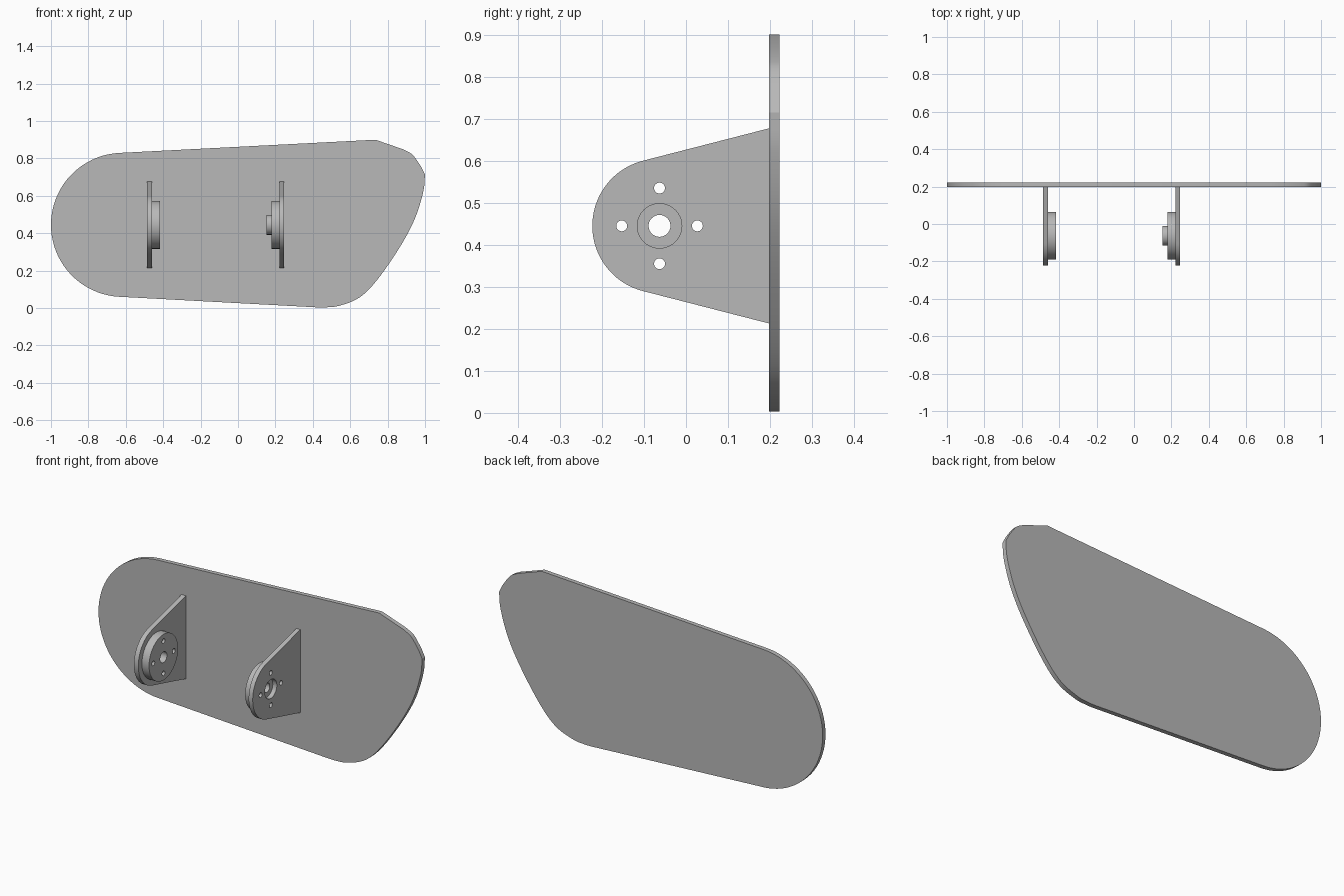
import bpy
import bmesh
from math import sin, cos, pi, radians
from mathutils import Matrix, Vector

cube = bpy.data.objects.get("Cube")
if cube:
    bpy.data.objects.remove(cube, do_unlink=True)

grey = bpy.data.materials.new("plain grey")
grey.use_nodes = True
colour = (0.48, 0.48, 0.48, 1)
grey.diffuse_color = colour
grey.node_tree.nodes["Principled BSDF"].inputs["Base Color"].default_value = colour

# Sketch axes: the plate lies in XZ, the brackets lie in YZ
PLATE_AXES = Matrix(((1, 0, 0), (0, 0, -1), (0, 1, 0))).to_4x4()
SIDE_AXES = Matrix(((0, 0, 1), (1, 0, 0), (0, 1, 0))).to_4x4()


def arc(centre, radius, start, end, steps):
    angles = [radians(start + (end - start) * i / steps) for i in range(steps + 1)]
    return [(centre[0] + radius * cos(a), centre[1] + radius * sin(a)) for a in angles]


def circle(centre, radius, steps=48):
    return arc(centre, radius, 0, 360, steps)[:-1]


def smooth_path(points, steps=6):
    """Catmull-Rom curve through the points."""
    p = [Vector(q) for q in points]
    p = [2 * p[0] - p[1]] + p + [2 * p[-1] - p[-2]]
    out = []
    for a, b, c, d in zip(p, p[1:], p[2:], p[3:]):
        for i in range(steps):
            t = i / steps
            out.append(tuple(0.5 * (2 * b + (c - a) * t + (2 * a - 5 * b + 4 * c - d) * t * t
                                    + (3 * b - a - 3 * c + d) * t ** 3)))
    return out + [tuple(points[-1])]


def slab(name, loops, low, high, axes):
    """Extrude an outline, with any hole loops, between two depths."""
    sketch = bpy.data.curves.new(name + "_sketch", "CURVE")
    sketch.dimensions = "2D"
    sketch.fill_mode = "BOTH"
    sketch.extrude = (high - low) / 2
    for loop in loops:
        spline = sketch.splines.new("POLY")
        spline.points.add(len(loop) - 1)
        for point, (u, v) in zip(spline.points, loop):
            point.co = (u, v, 0, 1)
        spline.use_cyclic_u = True
    helper = bpy.data.objects.new(name + "_sketch", sketch)
    bpy.context.collection.objects.link(helper)
    bpy.context.view_layer.update()
    deps = bpy.context.evaluated_depsgraph_get()
    mesh = bpy.data.meshes.new_from_object(helper.evaluated_get(deps))
    bpy.data.objects.remove(helper, do_unlink=True)
    bpy.data.curves.remove(sketch)

    bm = bmesh.new()
    bm.from_mesh(mesh)
    bmesh.ops.remove_doubles(bm, verts=bm.verts, dist=0.00005)
    bmesh.ops.transform(bm, matrix=axes @ Matrix.Translation((0, 0, (low + high) / 2)),
                        verts=bm.verts)
    bmesh.ops.recalc_face_normals(bm, faces=bm.faces)
    bm.to_mesh(mesh)
    bm.free()
    mesh.name = name
    mesh.materials.clear()
    mesh.materials.append(grey)
    obj = bpy.data.objects.new(name, mesh)
    bpy.context.collection.objects.link(obj)
    bpy.ops.object.select_all(action="DESELECT")
    obj.select_set(True)
    bpy.context.view_layer.objects.active = obj
    bpy.ops.object.shade_smooth_by_angle(angle=radians(30))
    return obj


# Back plate: round on one end, swept on the other
round_end = arc((-0.615, 0.445), 0.385, 93, 267, 40)
swept_end = smooth_path([(0.46, 0.003), (0.54, 0.012), (0.65, 0.057), (0.746, 0.153),
                         (0.864, 0.324), (0.944, 0.474), (0.99, 0.62), (1.0, 0.715)])
top_corner = smooth_path([(0.98, 0.755), (0.933, 0.82), (0.885, 0.848)], 4)
outline = round_end + [(0.42, 0.004)] + swept_end + top_corner + [(0.735, 0.9)]
slab("back_plate", [outline], -0.222, -0.197, PLATE_AXES)

# Brackets with their round mounts and screw holes
PIVOT = (-0.063, 0.445)
screw_holes = [circle((PIVOT[0] + 0.09 * cos(k * pi / 2), PIVOT[1] + 0.09 * sin(k * pi / 2)),
                      0.013, 24) for k in range(4)]
lug = arc(PIVOT, 0.16, 104, 256, 36) + [(0.197, 0.213), (0.197, 0.677)]
disc = circle(PIVOT, 0.128, 64)


def bore(radius):
    return circle(PIVOT, radius, 40)


slab("right_bracket", [lug, bore(0.03)] + screw_holes, -0.487, -0.46, SIDE_AXES)
slab("right_disc", [disc, bore(0.03)] + screw_holes, -0.46, -0.416, SIDE_AXES)
slab("left_bracket", [lug, bore(0.053)] + screw_holes, 0.222, 0.247, SIDE_AXES)
slab("left_disc", [disc, bore(0.026)] + screw_holes, 0.178, 0.222, SIDE_AXES)
slab("left_boss", [bore(0.053), bore(0.026)], 0.153, 0.178, SIDE_AXES)
